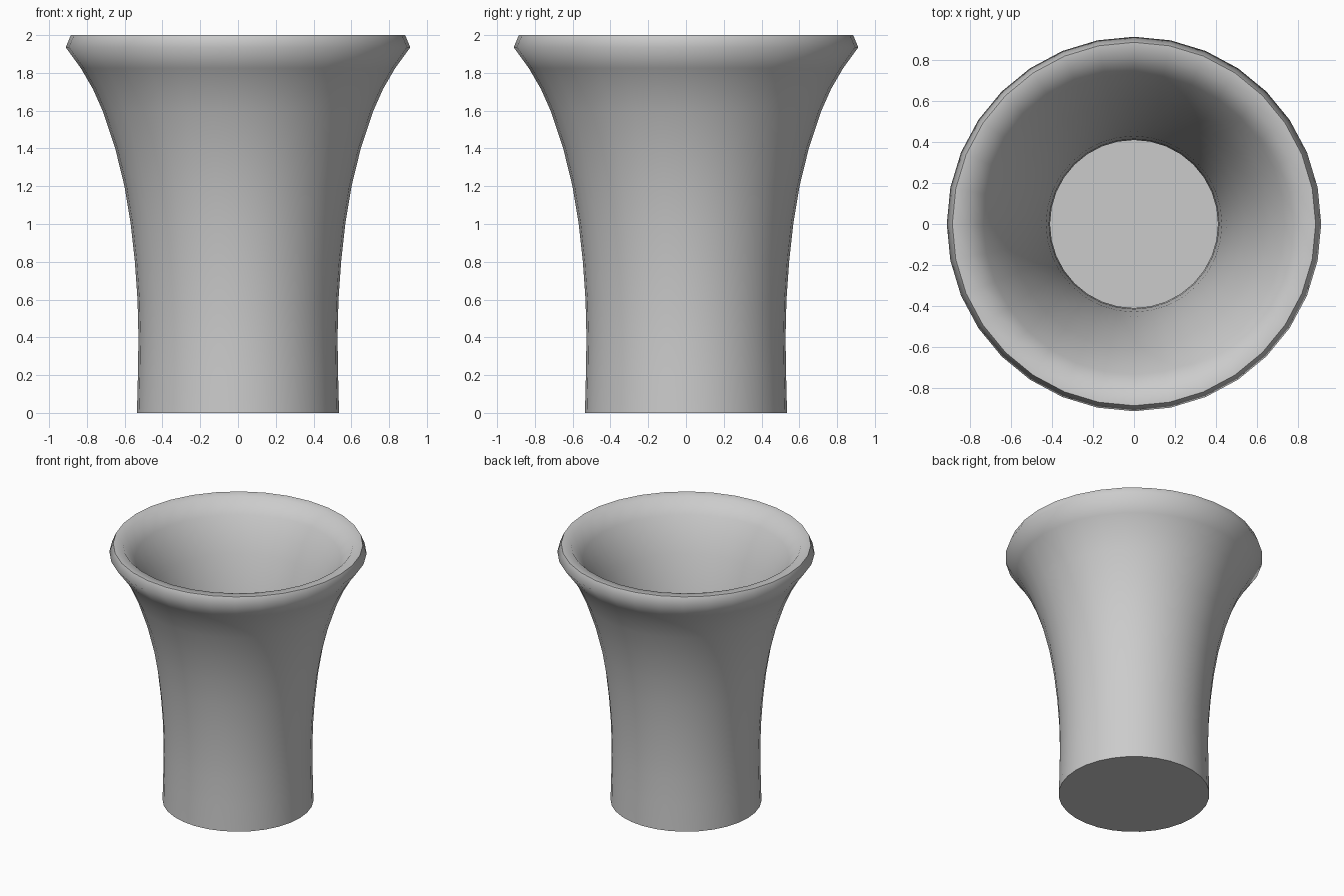
import bpy, bmesh, math
from mathutils import Vector

if "Cube" in bpy.data.objects:
    bpy.data.objects.remove(bpy.data.objects["Cube"])

SIDES = 32
WALL = 0.118

# Outer wall profile (radius, height), flaring toward the mouth
outer = [Vector(p) for p in [
    (0.535, 0), (0.53, 0.2), (0.527, 0.4), (0.532, 0.6), (0.546, 0.8),
    (0.568, 1.0), (0.601, 1.2), (0.65, 1.4), (0.717, 1.6), (0.768, 1.715),
    (0.832, 1.825), (0.912, 1.935)]]

# Inner wall: outer profile offset by the wall thickness
inner = []
for i, p in enumerate(outer):
    a, b = outer[max(i - 1, 0)], outer[min(i + 1, len(outer) - 1)]
    t = (b - a).normalized()
    inner.append(p + WALL * Vector((-t.y, t.x)))
inner[0] = Vector((0.425, WALL))      # floor corner
inner[-1] = Vector((0.815, 1.995))    # inner lip

# Bottom centre, outer wall, rounded rim, inner wall, floor centre
profile = ([Vector((0, 0))] + outer + [Vector((0.885, 2.0))]
           + inner[::-1] + [Vector((0, WALL))])

bm = bmesh.new()
verts = [bm.verts.new((p.x, 0, p.y)) for p in profile]
edges = [bm.edges.new(pair) for pair in zip(verts, verts[1:])]
bmesh.ops.spin(bm, geom=verts + edges, cent=(0, 0, 0), axis=(0, 0, 1),
               angle=math.tau, steps=SIDES, use_merge=True)
bmesh.ops.remove_doubles(bm, verts=bm.verts, dist=0.0005)
bmesh.ops.recalc_face_normals(bm, faces=bm.faces)

mesh = bpy.data.meshes.new("flared_cup")
bm.to_mesh(mesh)
bm.free()
cup = bpy.data.objects.new("flared_cup", mesh)
bpy.context.collection.objects.link(cup)

# Smooth walls with crisp rim and base edges
bpy.context.view_layer.objects.active = cup
cup.select_set(True)
bpy.ops.object.shade_smooth_by_angle(angle=math.radians(70))
